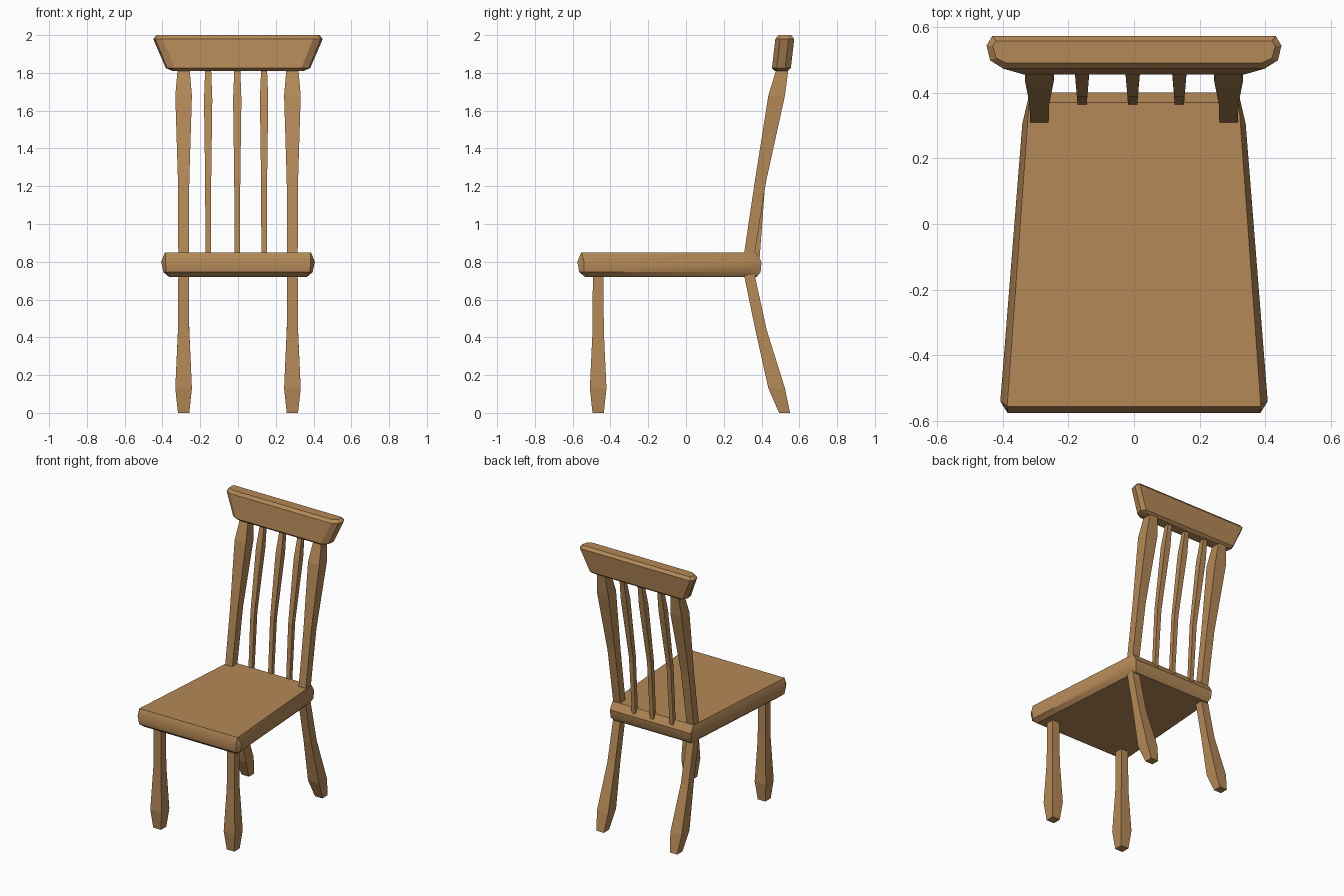
import bpy, bmesh, math

if "Cube" in bpy.data.objects:
    bpy.data.objects.remove(bpy.data.objects["Cube"])

wood = bpy.data.materials.new("warm wood")
wood.diffuse_color = (0.46, 0.25, 0.097, 1)
wood.use_nodes = True
wood.node_tree.nodes["Principled BSDF"].inputs["Base Color"].default_value = wood.diffuse_color


def loft(name, rings, smooth=None):
    """Skin a stack of equal-length point rings and cap both ends."""
    bm = bmesh.new()
    loops = [[bm.verts.new(p) for p in ring] for ring in rings]
    n = len(loops[0])
    for a, b in zip(loops, loops[1:]):
        for i in range(n):
            j = (i + 1) % n
            bm.faces.new((a[i], a[j], b[j], b[i]))
    bm.faces.new(loops[0][::-1])
    bm.faces.new(loops[-1])
    bmesh.ops.recalc_face_normals(bm, faces=bm.faces[:])
    me = bpy.data.meshes.new(name)
    bm.to_mesh(me)
    bm.free()
    me.materials.append(wood)
    ob = bpy.data.objects.new(name, me)
    bpy.context.collection.objects.link(ob)
    if smooth:
        bpy.ops.object.select_all(action='DESELECT')
        bpy.context.view_layer.objects.active = ob
        ob.select_set(True)
        bpy.ops.object.shade_smooth_by_angle(angle=math.radians(smooth))
    return ob


def slab_ring(z, yf, yb, wf, wb, front_cut, back_cut):
    """Symmetric trapezoid ring with cut corners (cut = x size, y size)."""
    fx, fy = front_cut
    bx, by = back_cut
    half = [(wf - fx, yf), (wf, yf + fy), (wb, yb - by), (wb - bx, yb)]
    pts = half + [(-x, y) for x, y in reversed(half)]
    return [(x, y, z) for x, y in pts]


def stick(name, x, path):
    """Square bar along (z, y centre, half thickness) stations."""
    rings = [[(x + sx * h, y + sy * h, z)
              for sx, sy in ((-1, -1), (1, -1), (1, 1), (-1, 1))]
             for z, y, h in path]
    return loft(name, rings)


# Seat: tapered board with rounded edges
loft("seat", [
    slab_ring(0.72, -0.535, 0.375, 0.365, 0.305, (0.004, 0.004), (0.004, 0.01)),
    slab_ring(0.745, -0.565, 0.395, 0.395, 0.332, (0.015, 0.025), (0.018, 0.07)),
    slab_ring(0.80, -0.575, 0.40, 0.407, 0.34, (0.022, 0.035), (0.022, 0.095)),
    slab_ring(0.85, -0.555, 0.37, 0.386, 0.32, (0.002, 0.002), (0.002, 0.01)),
], 35)

# Legs and outer back posts, left and right
front_leg = [(0, -0.465, 0.03), (0.13, -0.465, 0.044),
             (0.43, -0.465, 0.03), (0.76, -0.465, 0.028)]
back_leg = [(0, 0.522, 0.029), (0.13, 0.48, 0.044),
            (0.44, 0.397, 0.03), (0.76, 0.329, 0.028)]
back_post = [(0.80, 0.329, 0.028), (1.23, 0.395, 0.03),
             (1.68, 0.48, 0.044), (1.84, 0.515, 0.03)]
for side, s in (("left", -1), ("right", 1)):
    stick("front_leg_" + side, s * 0.288, front_leg)
    stick("back_leg_" + side, s * 0.288, back_leg)
    stick("back_post_" + side, s * 0.288, back_post)

# Thin spindles between the posts
spindle = [(0.78, 0.373, 0.014), (1.23, 0.404, 0.016),
           (1.66, 0.48, 0.022), (1.84, 0.515, 0.015)]
for i, x in enumerate((-0.158, -0.004, 0.138)):
    stick("spindle_%d" % (i + 1), x, spindle)

# Crest rail: flared, leaning back, with softened edges
fc, bc = (0.04, 0.025), (0.018, 0.03)
loft("crest_rail", [
    slab_ring(1.81, 0.47, 0.537, 0.34, 0.345, (0.02, 0.012), (0.01, 0.015)),
    slab_ring(1.825, 0.455, 0.555, 0.375, 0.382, fc, bc),
    slab_ring(1.98, 0.473, 0.573, 0.438, 0.449, fc, bc),
    slab_ring(2.0, 0.49, 0.557, 0.42, 0.43, (0.03, 0.015), (0.01, 0.015)),
], 30)
